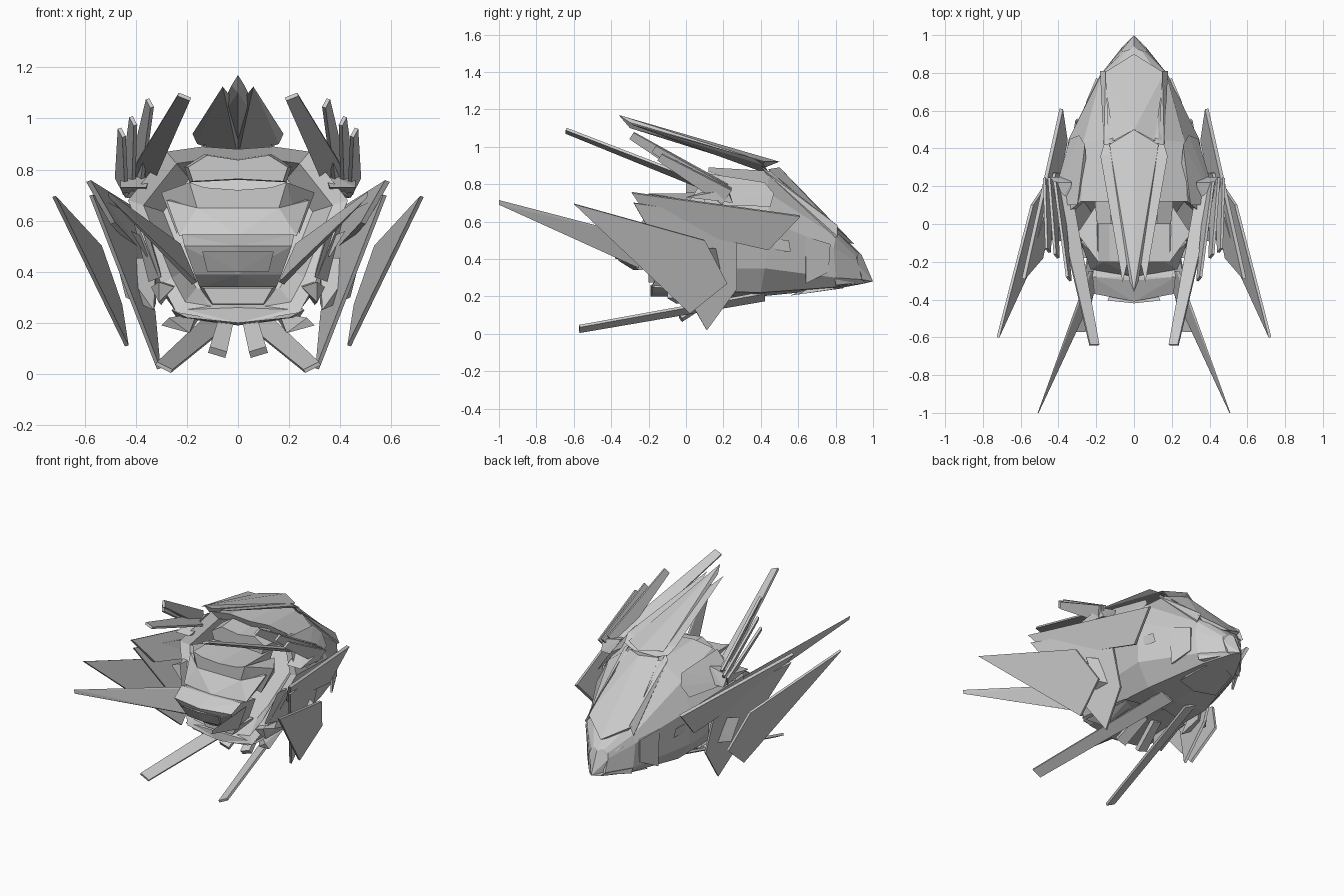
import bpy, bmesh
from mathutils import Vector


def finish(name, bm, mirror=False, thick=0):
    bmesh.ops.recalc_face_normals(bm, faces=bm.faces[:])
    me = bpy.data.meshes.new(name)
    bm.to_mesh(me)
    bm.free()
    ob = bpy.data.objects.new(name, me)
    bpy.context.collection.objects.link(ob)
    if thick:
        m = ob.modifiers.new("thickness", 'SOLIDIFY')
        m.thickness, m.offset = thick, 0
    if mirror:
        m = ob.modifiers.new("mirror", 'MIRROR')
        m.use_mirror_merge = False
    return ob


def flip(pts):
    return [(-x, y, z) for x, y, z in pts]


def hull(name, pts, pair=True):
    """Convex block: a left/right pair, or one centred block from half the points."""
    bm = bmesh.new()
    for p in pts if pair else pts + flip(pts):
        bm.verts.new(p)
    bmesh.ops.remove_doubles(bm, verts=bm.verts[:], dist=1e-4)
    r = bmesh.ops.convex_hull(bm, input=bm.verts[:])
    junk = {v for v in r["geom_interior"] if isinstance(v, bmesh.types.BMVert)}
    bmesh.ops.delete(bm, geom=list(junk), context='VERTS')
    return finish(name, bm, pair)


def blade(name, pts, thick=0.02):
    bm = bmesh.new()
    bm.faces.new([bm.verts.new(p) for p in pts])
    return finish(name, bm, True, thick)


def spar(name, a, b, w, w_tip, thick=0.02, side=(1, 0, 0)):
    """Tapered flat bar from a to b."""
    a, b, s = Vector(a), Vector(b), Vector(side).normalized()
    return blade(name, [a - s * w, a + s * w, b + s * w_tip, b - s * w_tip], thick)


def slab(name, half, y0, y1, k=1.0):
    """Centred face plate from a half outline (x, z); k shrinks its front edge."""
    full = half + [(-x, z) for x, z in reversed(half) if x > 0]
    cz = sum(z for _, z in full) / len(full)
    bm = bmesh.new()
    f = [bm.verts.new((x * k, y0, cz + (z - cz) * k)) for x, z in full]
    r = [bm.verts.new((x, y1, z)) for x, z in full]
    bm.faces.new(f)
    bm.faces.new(r)
    for i in range(len(f)):
        j = (i + 1) % len(f)
        bm.faces.new((f[i], f[j], r[j], r[i]))
    return finish(name, bm)


# Main shell: lofted half rings from front rim to pointed rear, with a recessed front
rings = [
    [(0, .12, .88), (.14, .12, .89), (.28, .12, .87), (.43, 0, .68), (.30, -.13, .35), (.24, -.19, .24), (0, -.19, .2)],
    [(0, .49, .86), (.13, .45, .87), (.27, .43, .76), (.345, .45, .6), (.32, .42, .35), (.22, .4, .22), (0, .4, .2)],
    [(0, .8, .56), (.12, .8, .55), (.17, .8, .52), (.18, .79, .46), (.17, .8, .3), (.12, .8, .25), (0, .8, .24)],
    [(0, .93, .43), (.04, .92, .43), (.06, .91, .41), (.07, .92, .38), (.06, .94, .29), (.04, .96, .27), (0, 1, .28)]]


def shrink(ring, k, dy):
    return [(x * k, y + dy, .54 + (z - .54) * k) for x, y, z in ring]


loft = [shrink(rings[0], .68, .16), shrink(rings[0], .86, .02)] + rings
bm = bmesh.new()
loops = [[bm.verts.new(p) for p in r + flip(r[-2:0:-1])] for r in loft]
for a, b in zip(loops, loops[1:]):
    for i in range(len(a)):
        j = (i + 1) % len(a)
        bm.faces.new((a[i], a[j], b[j], b[i]))
bm.faces.new(loops[0])
bm.faces.new(loops[-1])
finish("main_shell", bm)

# Rear top panel, rails, side panels and keel
hull("rear_top_panel", [(.11, .44, .88), (0, .5, .89), (.16, .8, .57), (0, .9, .48), (.1, .5, .75), (.1, .8, .5)], False)
hull("rear_rail", [(.13, .4, .9), (.16, .42, .87), (.15, .81, .58), (.18, .81, .52), (.14, .5, .74), (.15, .75, .5)])
hull("nose_cap", [(0, 1, .28), (0, .94, .42), (0, .89, .47), (.17, .79, .51), (.18, .78, .42), (.16, .8, .26), (0, .85, .25)], False)
blade("rear_side_panel", [(.25, .64, .52), (.195, .77, .48), (.19, .76, .33), (.24, .64, .27)], .012)
hull("keel_plate", [(0, .85, .245), (.1, .8, .24), (.14, .6, .21), (0, .56, .205), (.1, .7, .27)], False)
hull("shoulder_plate", [(.29, .47, .75), (.34, .45, .68), (.44, .1, .69), (.3, .1, .86), (.26, .42, .81), (.25, .3, .8)])
hull("side_strip", [(.42, -.1, .56), (.31, .55, .5), (.3, .56, .44), (.36, -.08, .46), (.28, .3, .5)])

# Crest
hull("crest_centre", [(0, .5, .92), (.13, .42, .92), (0, -.36, 1.17), (0, -.3, 1.10), (.025, -.3, 1.13), (0, .4, .88)], False)
hull("crest_side", [(0, .45, .85), (.16, .42, .9), (.178, .36, .94), (.06, -.31, 1.125), (.0, -.05, 1.05), (0, .38, .93)])

# Face, from forehead down to chin
slab("forehead_rim", [(0, .84), (.13, .86), (.21, .81), (.19, .75), (0, .76)], .0, .14, .93)
slab("visor", [(0, .72), (.13, .73), (.19, .75), (.16, .65), (0, .65)], -.2, .1)
hull("visor_cheek", [(.19, -.2, .75), (.16, -.2, .65), (.3, -.05, .71), (.24, -.1, .55), (.2, .1, .7), (.2, .1, .6)])
hull("brow_plate", [(0, -.2, .65), (.16, -.2, .65), (.28, -.1, .68), (.23, -.24, .54), (0, -.28, .54), (.2, .05, .6)], False)
hull("snout", [(.22, -.28, .545), (0, -.3, .545), (.21, -.37, .5), (0, -.41, .5), (0, -.36, .39),
               (.17, -.31, .39), (.15, -.25, .34), (0, -.28, .34), (.2, -.1, .5), (.15, -.1, .36)], False)
hull("mouth_panel", [(.14, -.405, .48), (.12, -.36, .4), (0, -.42, .48), (0, -.375, .4), (.1, -.3, .44)], False)
slab("chin", [(0, .34), (.15, .34), (.11, .27), (0, .27)], -.2, -.05, .9)
hull("jaw_base", [(.26, -.18, .25), (.2, -.18, .22), (0, -.19, .2), (0, -.19, .26), (.24, .2, .22), (0, .3, .19), (.2, -.1, .3)], False)
hull("cheek_panel", [(.41, .05, .6), (.36, -.1, .58), (.3, -.15, .38), (.35, 0, .36), (.3, .2, .4), (.34, .2, .58)])
hull("cheek_pod", [(.25, -.18, .34), (.31, -.18, .36), (.34, -.1, .34), (.31, -.15, .28), (.3, .1, .27), (.24, .1, .36)])

# Side wings
blade("upper_wing", [(.585, -.29, .755), (.385, .61, .63), (.36, .44, .45), (.49, -.18, .59)], .02)
blade("outer_wing", [(.72, -.6, .695), (.54, .1, .5), (.46, .22, .27), (.435, .02, .11)], .015)
blade("inner_wing", [(.575, -.28, .7), (.42, .27, .62), (.33, .27, .24), (.31, .11, .02)], .015)
hull("wing_mount", [(.33, .05, .25), (.32, .22, .45), (.44, .15, .3), (.48, .12, .46), (.32, .22, .28)])
hull("face_spike", [(.51, -1, .715), (.505, -1, .69), (.24, -.25, .52), (.225, -.25, .51), (.16, -.26, .36), (.18, -.25, .35)])

# Upper antenna fins
spar("long_fin", (.38, .18, .76), (.21, -.64, 1.085), .05, .026, .015, (1, 0, .4))
for i, (b, t) in enumerate([((.40, .2, .76), (.345, -.29, 1.06)),
                            ((.43, .22, .74), (.41, -.17, .99)),
                            ((.455, .22, .73), (.455, -.14, .945))]):
    spar(f"short_fin_{i + 1}", b, t, .05, .022, .015, (.4, .5, .75))
hull("fin_mount", [(.33, .22, .8), (.46, .22, .77), (.46, .0, .73), (.36, .0, .73), (.35, .25, .7), (.45, .25, .7)])

# Underside fins and tabs
spar("lower_fin", (.09, .42, .2), (.29, -.57, .026), .045, .034, .015, (1, 0, .5))
spar("lower_tab", (.05, .15, .2), (.08, -.03, .085), .03, .035, .03, (1, 0, .3))
hull("side_tab", [(.16, 0, .24), (.27, -.1, .22), (.3, -.1, .19), (.19, -.05, .16), (.15, .2, .22), (.22, .2, .22)])
